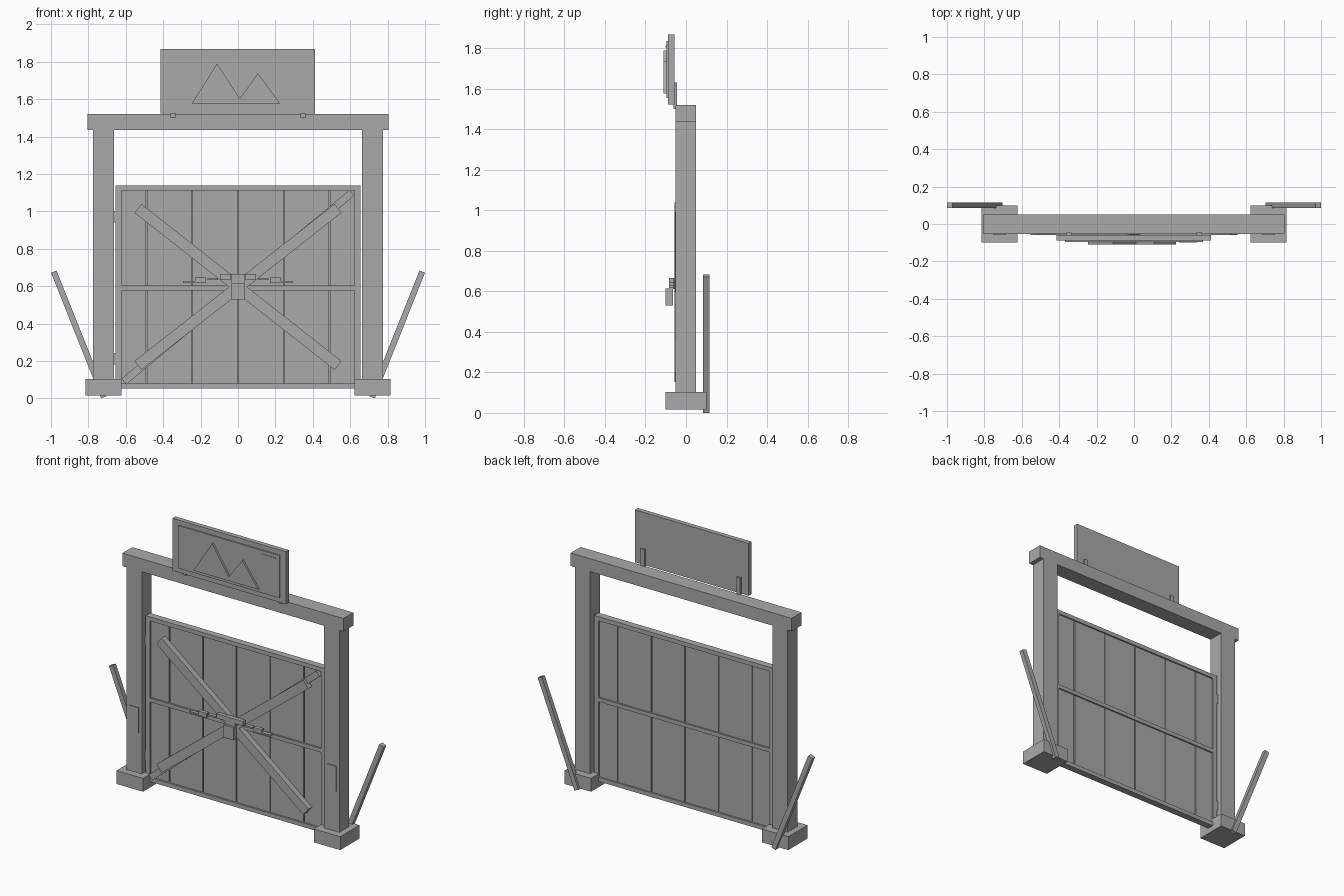
import bpy, bmesh, math
from mathutils import Vector

cube = bpy.data.objects.get("Cube")
if cube:
    bpy.data.objects.remove(cube, do_unlink=True)

# Single flat grey for the whole gate
grey = bpy.data.materials.new("plain_grey")
grey.use_nodes = True
GREY = (0.4, 0.4, 0.4, 1)
grey.diffuse_color = GREY
grey.node_tree.nodes["Principled BSDF"].inputs["Base Color"].default_value = GREY


def finish(name, bm):
    bmesh.ops.recalc_face_normals(bm, faces=bm.faces)
    mesh = bpy.data.meshes.new(name)
    bm.to_mesh(mesh)
    bm.free()
    mesh.materials.append(grey)
    obj = bpy.data.objects.new(name, mesh)
    bpy.context.scene.collection.objects.link(obj)
    return obj


def box(name, x, y, z):
    """Box from (min, max) ranges."""
    bm = bmesh.new()
    bmesh.ops.create_cube(bm, size=1)
    for v in bm.verts:
        for i, (lo, hi) in enumerate((x, y, z)):
            v.co[i] = hi if v.co[i] > 0 else lo
    return finish(name, bm)


def prism(name, outline, y):
    """Outline in x and z, extruded along y."""
    bm = bmesh.new()
    face = bm.faces.new([bm.verts.new((px, y[0], pz)) for px, pz in outline])
    ext = bmesh.ops.extrude_face_region(bm, geom=[face])
    verts = [g for g in ext["geom"] if isinstance(g, bmesh.types.BMVert)]
    bmesh.ops.translate(bm, verts=verts, vec=(0, y[1] - y[0], 0))
    return finish(name, bm)


def bar(name, a, b, width, y):
    """Slanted bar between two points in the x-z plane."""
    a, b = Vector(a), Vector(b)
    d = (b - a).normalized() * width / 2
    n = Vector((-d.y, d.x))
    return prism(name, (a + n, a - n, b - n, b + n), y)


def span(side, inner, outer):
    return tuple(sorted((side * inner, side * outer)))


# Posts, footings, rear props, strike plates
for s, label in ((1, "left"), (-1, "right")):
    box(f"{label}_post", span(s, 0.664, 0.775), (-0.053, 0.05), (0.1, 1.45))
    box(f"{label}_footing", span(s, 0.622, 0.815), (-0.1, 0.1), (0.016, 0.104))
    bar(f"{label}_rear_prop", (s * 0.717, 0.006), (s * 0.985, 0.678), 0.032, (0.085, 0.115))
    box(f"{label}_post_plate", span(s, 0.685, 0.755), (-0.058, -0.05), (0.37, 0.535))
box("top_beam", (-0.805, 0.805), (-0.053, 0.05), (1.435, 1.52))

# Gate frame
FRAME = (-0.025, 0.02)
for s, label in ((1, "left"), (-1, "right")):
    box(f"{label}_gate_stile", span(s, 0.623, 0.656), FRAME, (0.053, 1.138))
for label, z in (("bottom", (0.053, 0.08)), ("middle", (0.578, 0.604)), ("top", (1.111, 1.138))):
    box(f"{label}_gate_rail", (-0.625, 0.625), FRAME, z)

# Vertical planks over a thin backing sheet
box("gate_backing", (-0.63, 0.63), (-0.004, 0.002), (0.06, 1.13))
STEP, GAP = 0.245, 0.003
for i in range(-3, 3):
    lo, hi = max(i * STEP, -0.635), min((i + 1) * STEP, 0.635)
    box("gate_plank", (lo + GAP, hi - GAP), (-0.014, 0.01), (0.06, 1.13))

# Hinges on the right stile
for z in (0.18, 0.94):
    box("hinge", (-0.668, -0.65), (-0.02, 0.022), (z, z + 0.062))

# Diagonal brace and crossed boards
bar("diagonal_brace", (-0.61, 0.09), (0.61, 1.1), 0.04, (-0.04, -0.012))
for s, label in ((1, "rising"), (-1, "falling")):
    bar(f"{label}_cross_board", (-s * 0.535, 0.176), (s * 0.535, 1.016), 0.06, (-0.058, -0.02))

# Padlock and chain
box("padlock_body", (-0.036, 0.036), (-0.1, -0.065), (0.53, 0.614))
box("padlock_shackle", (-0.036, 0.036), (-0.085, -0.055), (0.612, 0.664))
LINKS = ((0.037, 0.097, 0.635, 0.665), (0.107, 0.163, 0.633, 0.644),
         (0.17, 0.23, 0.618, 0.647), (0.23, 0.294, 0.618, 0.628))
for s in (1, -1):
    for inner, outer, lo, hi in LINKS:
        box("chain_link", span(s, inner, outer), (-0.085, -0.06), (lo, hi))

# Sign with a raised panel, a mountain shape and brackets
box("sign_board", (-0.415, 0.412), (-0.089, -0.058), (1.523, 1.868))
box("sign_panel", (-0.37, 0.37), (-0.097, -0.085), (1.555, 1.835))
PEAKS = ((-0.247, 1.577), (-0.112, 1.79), (0.01, 1.604), (0.107, 1.738), (0.225, 1.577))
prism("sign_mountains", PEAKS, (-0.11, -0.095))
box("sign_strip", (0.24, 0.34), (-0.1, -0.095), (1.805, 1.813))
for s in (1, -1):
    box("sign_bracket", span(s, 0.335, 0.362), (-0.062, -0.045), (1.5, 1.63))
